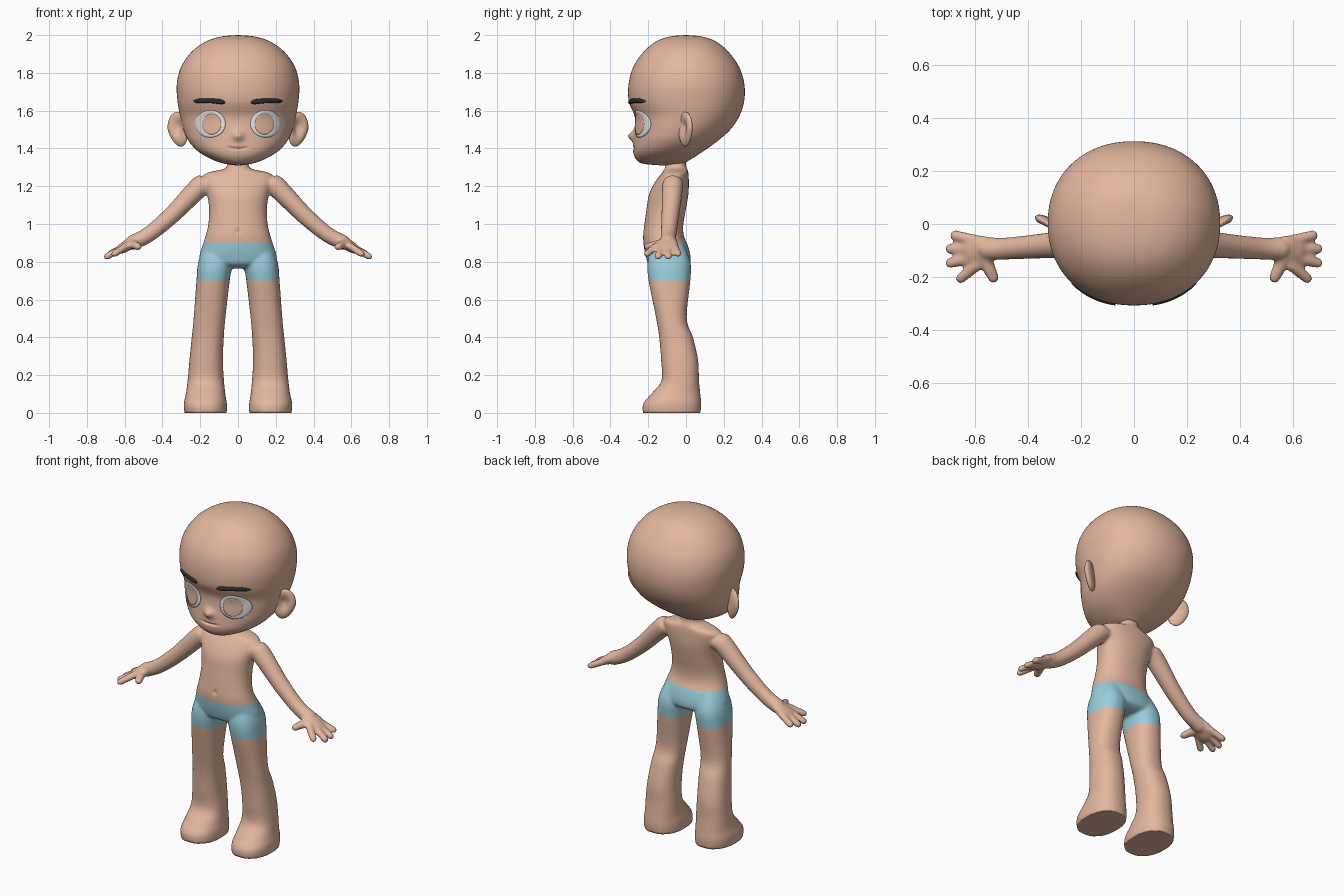
import bpy, bmesh, math
from math import sin, cos, pi, exp
from mathutils import Vector
from mathutils.bvhtree import BVHTree

cube = bpy.data.objects.get("Cube")
if cube:
    bpy.data.objects.remove(cube)


def material(name, color):
    m = bpy.data.materials.new(name)
    m.use_nodes = True
    m.diffuse_color = (*color, 1)
    m.node_tree.nodes["Principled BSDF"].inputs["Base Color"].default_value = (*color, 1)
    return m


SKIN = material("skin", (0.77, 0.47, 0.345))
BLUE = material("shorts_blue", (0.33, 0.62, 0.72))
WHITE = material("eye_white", (0.85, 0.85, 0.85))
DARK = material("brow_dark", (0.025, 0.025, 0.025))


def add_object(name, bm, *mats):
    me = bpy.data.meshes.new(name)
    bm.to_mesh(me)
    bm.free()
    for m in mats:
        me.materials.append(m)
    me.shade_smooth()
    ob = bpy.data.objects.new(name, me)
    bpy.context.collection.objects.link(ob)
    return ob


def spline(rows, steps):
    """Catmull-Rom interpolation of equal-length rows."""
    out = []
    for i in range(len(rows) - 1):
        quad = [rows[max(i - 1, 0)], rows[i], rows[i + 1], rows[min(i + 2, len(rows) - 1)]]
        for k in range(steps):
            t = k / steps
            out.append([b + t / 2 * (c - a + t * (2 * a - 5 * b + 4 * c - d + t * (3 * (b - c) + d - a)))
                        for a, b, c, d in zip(*quad)])
    return out + [list(rows[-1])]


def loft(bm, rings):
    loops = [[bm.verts.new(p) for p in ring] for ring in rings]
    n = len(loops[0])
    for a, b in zip(loops, loops[1:]):
        for i in range(n):
            bm.faces.new((a[i], a[(i + 1) % n], b[(i + 1) % n], b[i]))
    bm.faces.new(loops[0][::-1])
    bm.faces.new(loops[-1])
    bmesh.ops.recalc_face_normals(bm, faces=bm.faces)


def ring(z, x0, x1, y0, y1, n, power=2.2):
    """Level superellipse filling the given x and y extents."""
    pts = []
    for i in range(n):
        a = 2 * pi * i / n
        c, s = cos(a), sin(a)
        x = math.copysign(abs(c) ** (2 / power), c)
        y = math.copysign(abs(s) ** (2 / power), s)
        pts.append(Vector(((x0 + x1 + x * (x1 - x0)) / 2, (y0 + y1 + y * (y1 - y0)) / 2, z)))
    return pts


def tube(bm, pts, flat=1.0):
    """Round-ended limb through (x, y, z, radius) points; flat thins it vertically."""
    axis = (Vector(pts[-1][:3]) - Vector(pts[0][:3])).normalized()
    side = Vector((0, 0, 1)).cross(axis).normalized()
    up = axis.cross(side) * flat
    path = [(Vector(p[:3]), p[3]) for p in spline(pts, 6)]
    ends = [(path[0], -1, (80, 60, 40, 20)), (path[-1], 1, (20, 40, 60, 80))]
    caps = [[(p + axis * sgn * r * sin(math.radians(d)), r * cos(math.radians(d))) for d in degs]
            for (p, r), sgn, degs in ends]
    rings = []
    for p, r in caps[0] + path + caps[1]:
        rings.append([p + (side * cos(a) + up * sin(a)) * r for a in [2 * pi * i / 20 for i in range(20)]])
    loft(bm, rings)


# Head: z, half width, front y, back y
head_rows = [
    (2.0, 0.004, -0.004, 0.004), (1.992, 0.09, -0.088, 0.088), (1.965, 0.172, -0.16, 0.16),
    (1.91, 0.247, -0.226, 0.226), (1.83, 0.302, -0.28, 0.282), (1.74, 0.324, -0.304, 0.309),
    (1.65, 0.32, -0.303, 0.308), (1.57, 0.306, -0.272, 0.282), (1.5, 0.289, -0.272, 0.235),
    (1.44, 0.262, -0.277, 0.168), (1.385, 0.212, -0.28, 0.092), (1.345, 0.145, -0.266, 0.03),
    (1.32, 0.077, -0.23, -0.02), (1.31, 0.006, -0.13, -0.11)]
bm = bmesh.new()
loft(bm, [ring(z, -w, w, y0, y1, 128, 2.15) for z, w, y0, y1 in spline(head_rows, 12)])
for v in bm.verts:
    x, y, z = v.co
    if y < -0.12:
        nose = 0.032 * exp(-(x / 0.026) ** 2 - ((z - 1.467) / 0.026) ** 2)
        smile = z - 1.4 - 0.007 * (x / 0.055) ** 2
        mouth = 0.012 * exp(-(x / 0.054) ** 6 - (smile / 0.005) ** 2)
        v.co.y += mouth - nose
surface = BVHTree.FromBMesh(bm)
add_object("head", bm, SKIN)


def face_y(x, z):
    return surface.ray_cast(Vector((x, -1, z)), Vector((0, 1, 0)))[0].y


def face_disc(name, cx, cz, rx, rz, lift, bulge, mat):
    """Thin domed oval plate that follows the face, with a rim sunk into it."""
    bm = bmesh.new()
    rings = []
    for k in range(9):
        r = min(1, 1 - (k - 1) * 0.14)
        loop = []
        for a in [2 * pi * i / 40 for i in range(40)]:
            x, z = cx + rx * r * cos(a), cz + rz * r * sin(a)
            height = lift + bulge * (1 - r * r) if k else -0.001
            loop.append((x, face_y(x, z) - height, z))
        rings.append(loop)
    loft(bm, rings)
    add_object(name, bm, mat)


for s, label in ((1, "left"), (-1, "right")):
    # Eyes
    face_disc(label + "_eye_white", s * 0.147, 1.53, 0.081, 0.072, 0.004, 0.004, WHITE)
    face_disc(label + "_iris", s * 0.14, 1.528, 0.051, 0.054, 0.0095, 0, SKIN)

    # Eyebrow
    bm = bmesh.new()
    rings = []
    for k in range(17):
        t = k / 16
        x, z = s * (0.07 + 0.166 * t), 1.644 + 0.009 * sin(pi * t * 0.8)
        h = 0.0135 * (1 - 0.2 * t) * min(1, 0.4 + 7 * t, 0.3 + 6 * (1 - t))
        y = face_y(x, z)
        rings.append([(x, y - 0.002 + 0.009 * cos(a), z + h * sin(a)) for a in [pi * i / 6 for i in range(12)]])
    loft(bm, rings)
    add_object(label + "_eyebrow", bm, DARK)

    # Ear: flattened ball, wide on top, with a hollow on its outer face
    bm = bmesh.new()
    bmesh.ops.create_uvsphere(bm, u_segments=40, v_segments=28, radius=1)
    out, facing = Vector((s * 0.84, 0.54, 0)), Vector((s * 0.54, -0.84, 0))
    for v in bm.verts:
        u, n, w = v.co
        depth = 0.024 * n
        if n > 0:
            depth -= 0.03 * exp(-((u + 0.1) ** 2 + (w - 0.08) ** 2) / 0.25)
        width = 0.062 * (1 + 0.12 * w)
        shift = Vector((s * (0.319 + 0.016 * min(w, 0)), -0.004, 1.502 + 0.092 * w))
        v.co = shift + out * width * u + facing * depth
    bmesh.ops.recalc_face_normals(bm, faces=bm.faces)
    add_object(label + "_ear", bm, SKIN)

# Body: torso, legs, arms and hands fused into one smooth skin
bm = bmesh.new()
torso_rows = [
    (1.36, 0.055, -0.10, 0.0), (1.31, 0.056, -0.107, 0.0), (1.29, 0.08, -0.115, 0.008),
    (1.268, 0.172, -0.13, 0.013), (1.225, 0.185, -0.162, 0.015), (1.16, 0.165, -0.195, 0.013),
    (1.08, 0.153, -0.209, 0.0), (1.0, 0.157, -0.22, -0.014), (0.94, 0.171, -0.227, -0.012),
    (0.88, 0.19, -0.223, 0.012), (0.82, 0.205, -0.211, 0.025), (0.785, 0.18, -0.195, 0.018),
    (0.765, 0.09, -0.15, -0.02)]
loft(bm, [ring(z, -w, w, y0, y1, 48) for z, w, y0, y1 in spline(torso_rows, 5)])

# z, inner x, outer x, front y, back y
leg_rows = [
    (0.92, 0.06, 0.15, -0.16, -0.03), (0.86, 0.035, 0.188, -0.187, 0.0), (0.79, 0.03, 0.212, -0.204, 0.025),
    (0.7, 0.044, 0.22, -0.198, 0.023),
    (0.5, 0.067, 0.235, -0.158, 0.004), (0.4, 0.075, 0.245, -0.142, 0.037), (0.28, 0.08, 0.257, -0.132, 0.064),
    (0.17, 0.074, 0.267, -0.13, 0.069), (0.1, 0.067, 0.276, -0.185, 0.076),
    (0.05, 0.059, 0.287, -0.226, 0.081), (0, 0.058, 0.284, -0.23, 0.078)]
finger_tips = [(0.675, -0.043, 0.843), (0.693, -0.094, 0.829), (0.693, -0.147, 0.829), (0.653, -0.205, 0.843)]
for s in (1, -1):
    loft(bm, [ring(z, s * a, s * b, y0, y1, 40, 2.3) for z, a, b, y0, y1 in spline(leg_rows, 5)])
    tube(bm, [(s * 0.155, -0.068, 1.21, 0.05), (s * 0.2, -0.07, 1.2, 0.056), (s * 0.35, -0.083, 1.048, 0.047),
              (s * 0.47, -0.092, 0.947, 0.042), (s * 0.55, -0.094, 0.905, 0.042)])
    tube(bm, [(s * 0.54, -0.094, 0.913, 0.047), (s * 0.575, -0.1, 0.893, 0.06),
              (s * 0.6, -0.107, 0.878, 0.056)], 0.5)
    for k, (x, y, z) in enumerate(finger_tips):
        root = (s * 0.59, -0.064 - 0.03 * k, 0.885, 0.022)
        tube(bm, [root, (s * x, y, z, 0.02)], 0.9)
    tube(bm, [(s * 0.568, -0.11, 0.897, 0.028), (s * 0.547, -0.165, 0.888, 0.025),
              (s * 0.53, -0.203, 0.88, 0.021)], 0.9)
body = add_object("body", bm, SKIN, BLUE)

fuse = body.modifiers.new("fuse", "REMESH")
fuse.mode = "VOXEL"
fuse.voxel_size = 0.008
soften = body.modifiers.new("soften", "SMOOTH")
soften.factor = 0.5
soften.iterations = 6
fused = bpy.data.meshes.new_from_object(body.evaluated_get(bpy.context.evaluated_depsgraph_get()))
body.modifiers.clear()
fused.materials.clear()
for m in (SKIN, BLUE):
    fused.materials.append(m)

# Cut the waist and leg hems, colour the shorts, press in the navel
bm = bmesh.new()
bm.from_mesh(fused)
for z in (0.702, 0.903):
    geom = bm.verts[:] + bm.edges[:] + bm.faces[:]
    bmesh.ops.bisect_plane(bm, geom=geom, plane_co=(0, 0, z), plane_no=(0, 0, 1))
for f in bm.faces:
    c = f.calc_center_median()
    f.material_index = int(0.702 < c.z < 0.903 and abs(c.x) < 0.3)
for v in bm.verts:
    x, y, z = v.co
    if y < -0.15:
        v.co.y += 0.009 * exp(-(x / 0.01) ** 2 - ((z - 0.96) / 0.013) ** 2)
    if z < 0.006:
        v.co.z = 0
bm.to_mesh(fused)
bm.free()
fused.shade_smooth()
body.data = fused
